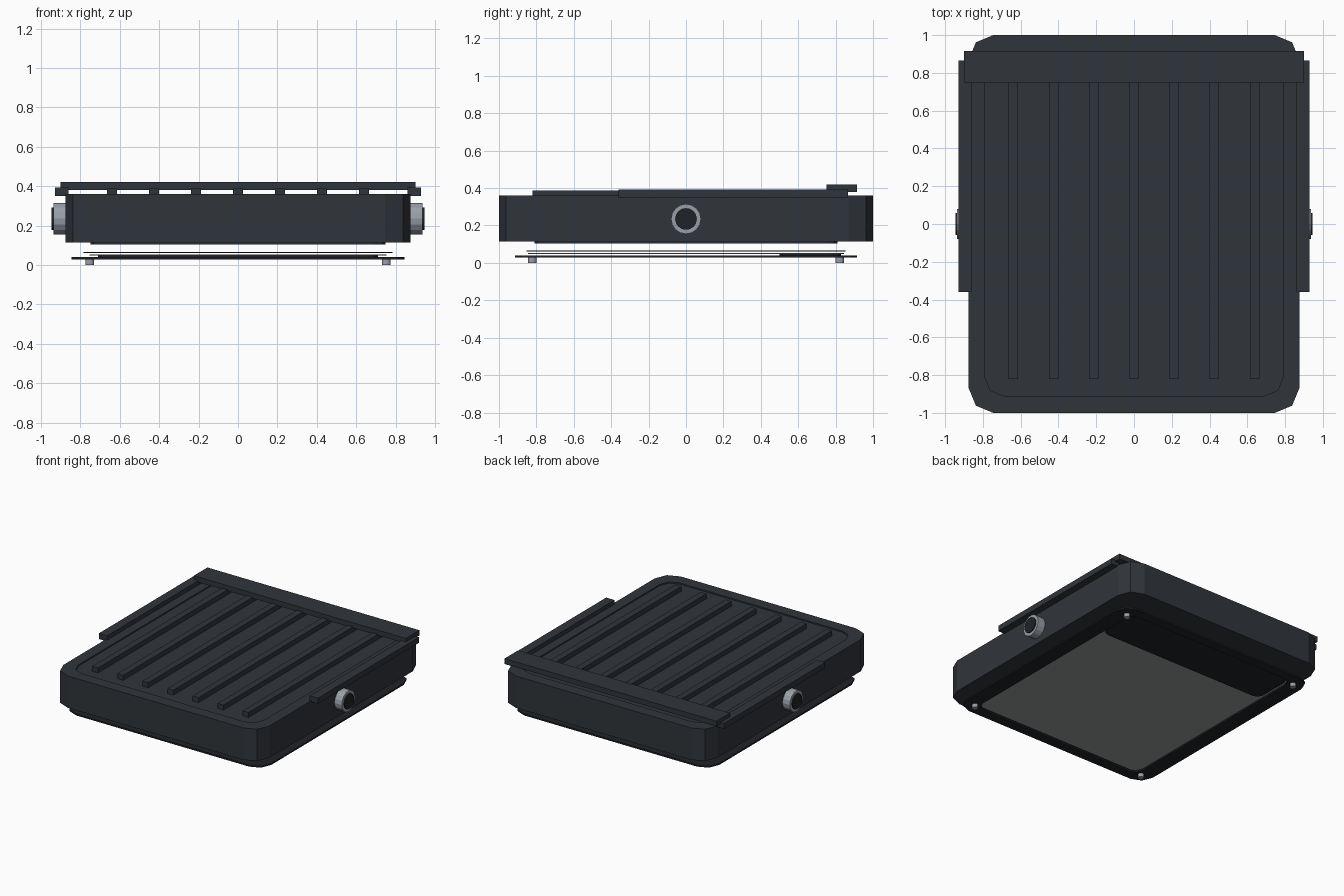
import bpy, bmesh, math

if "Cube" in bpy.data.objects:
    bpy.data.objects.remove(bpy.data.objects["Cube"])

def material(name, rgb):
    m = bpy.data.materials.new(name)
    m.diffuse_color = (*rgb, 1)
    m.use_nodes = True
    m.node_tree.nodes["Principled BSDF"].inputs["Base Color"].default_value = m.diffuse_color
    return m

DARK = material("dark_casing", (0.030, 0.035, 0.043))
BLACK = material("black_trim", (0.014, 0.016, 0.019))
METAL = material("grey_metal", (0.32, 0.35, 0.40))
PANE = material("grey_pane", (0.30, 0.31, 0.32))

def finish(name, bm, mat):
    bmesh.ops.recalc_face_normals(bm, faces=bm.faces)
    me = bpy.data.meshes.new(name)
    bm.to_mesh(me)
    bm.free()
    me.materials.append(mat)
    ob = bpy.data.objects.new(name, me)
    bpy.context.collection.objects.link(ob)
    return ob

def outline(hx, hy, r, seg):
    # rounded rectangle, counter-clockwise
    pts = []
    for i, (sx, sy) in enumerate([(1, 1), (-1, 1), (-1, -1), (1, -1)]):
        for k in range(seg + 1):
            a = math.pi / 2 * (i + k / seg)
            pts.append((sx * (hx - r) + r * math.cos(a), sy * (hy - r) + r * math.sin(a)))
    return pts

def loft(name, rings, mat, closed=False, seg=2, cy=0):
    # stack of rounded rectangles (half x, half y, radius, z)
    bm = bmesh.new()
    loops = [[bm.verts.new((x, y + cy, z)) for x, y in outline(hx, hy, r, seg)]
             for hx, hy, r, z in rings]
    n = len(loops[0])
    pairs = list(zip(loops, loops[1:]))
    if closed:
        pairs.append((loops[-1], loops[0]))
    else:
        bm.faces.new(loops[0])
        bm.faces.new(loops[-1])
    for a, b in pairs:
        for i in range(n):
            j = (i + 1) % n
            bm.faces.new((a[i], a[j], b[j], b[i]))
    return finish(name, bm, mat)

def slab(name, hx, hy, r, z0, z1, mat, cy=0):
    return loft(name, [(hx, hy, r, z0), (hx, hy, r, z1)], mat, cy=cy)

def box(name, x0, x1, y0, y1, z0, z1, mat):
    bm = bmesh.new()
    bmesh.ops.create_cube(bm, size=1)
    for v in bm.verts:
        v.co = ((x0 + x1) / 2 + v.co.x * (x1 - x0),
                (y0 + y1) / 2 + v.co.y * (y1 - y0),
                (z0 + z1) / 2 + v.co.z * (z1 - z0))
    return finish(name, bm, mat)

def cylinder(name, radius, depth, loc, mat, sides=16, along_x=False):
    bm = bmesh.new()
    bmesh.ops.create_cone(bm, cap_ends=True, segments=sides, radius1=radius,
                          radius2=radius, depth=depth)
    ob = finish(name, bm, mat)
    ob.location = loc
    if along_x:
        ob.rotation_euler.y = math.pi / 2
    return ob

# main casing with a shallow recessed top
loft("casing", [(0.875, 1.0, 0.13, 0.115), (0.875, 1.0, 0.13, 0.36),
                (0.79, 0.91, 0.10, 0.36), (0.79, 0.91, 0.10, 0.35)], DARK)
slab("casing_underplate", 0.75, 0.81, 0.06, 0.103, 0.116, DARK)

# cooling ribs on top
for i in range(7):
    x = (i - 3) * 0.213
    box(f"rib_{i + 1}", x - 0.025, x + 0.025, -0.82, 0.82, 0.345, 0.388, DARK)

# rear crossbar, side rails and side knobs
box("rear_crossbar", -0.9, 0.9, 0.75, 0.915, 0.38, 0.42, DARK)
for side, s in (("left", -1), ("right", 1)):
    a, b = sorted((s * 0.86, s * 0.93))
    box(f"{side}_rail", a, b, -0.36, 0.865, 0.35, 0.393, DARK)
    cylinder(f"{side}_knob", 0.08, 0.075, (s * 0.9, 0, 0.235), METAL, along_x=True)
    cylinder(f"{side}_knob_cap", 0.058, 0.02, (s * 0.936, 0, 0.235), BLACK, along_x=True)

# thin layers below the casing
slab("gasket_sheet", 0.785, 0.853, 0.09, 0.06, 0.066, BLACK)
slab("pane", 0.755, 0.845, 0.08, 0.047, 0.053, PANE)
slab("pane_dark_band", 0.71, 0.165, 0.05, 0.04, 0.0475, BLACK, cy=0.665)

# open frame holding the pane
loft("lower_frame", [(0.845, 0.915, 0.11, 0.028), (0.845, 0.915, 0.11, 0.04),
                     (0.725, 0.84, 0.07, 0.04), (0.725, 0.84, 0.07, 0.028)],
     BLACK, closed=True)

# corner screw feet
for sx in (-1, 1):
    for sy in (-1, 1):
        cylinder(f"foot_{'l' if sx < 0 else 'r'}{'f' if sy < 0 else 'b'}", 0.022, 0.03,
                 (sx * 0.753, sy * 0.822, 0.015), METAL, sides=12)
